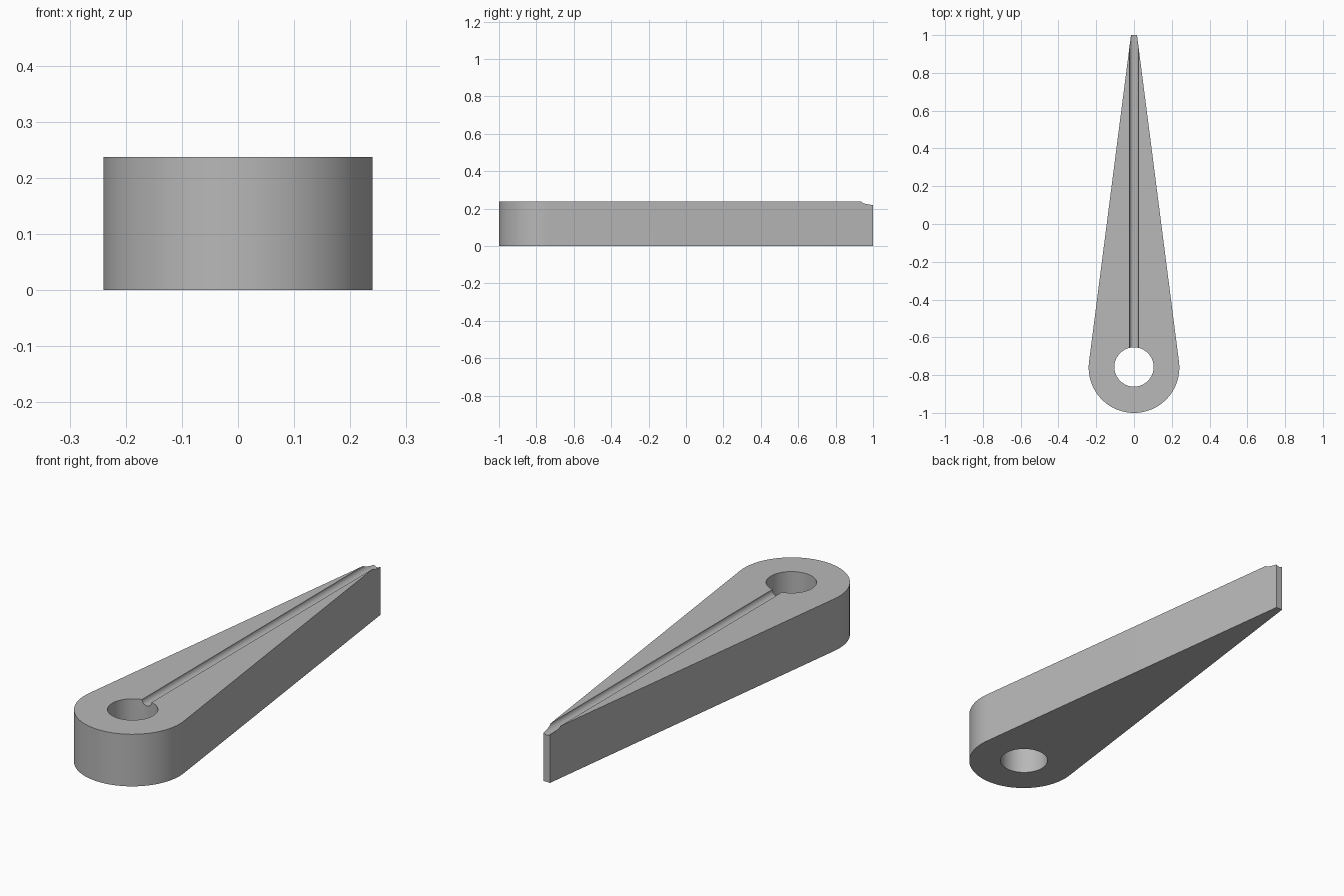
import bpy, bmesh, math
from mathutils import Matrix

cube = bpy.data.objects.get("Cube")
if cube:
    bpy.data.objects.remove(cube)

HEIGHT = 0.237
RADIUS = 0.24
HUB_Y = RADIUS - 1
HOLE_RADIUS = 0.104
GROOVE_RADIUS = 0.024
TIP_HALF = 0.016

grey = bpy.data.materials.new("plain grey")
grey.use_nodes = True
colour = (0.48, 0.48, 0.48, 1)
grey.diffuse_color = colour
grey.node_tree.nodes["Principled BSDF"].inputs["Base Color"].default_value = colour


def make_object(name, bm):
    bmesh.ops.recalc_face_normals(bm, faces=bm.faces)
    mesh = bpy.data.meshes.new(name)
    bm.to_mesh(mesh)
    bm.free()
    mesh.materials.append(grey)
    obj = bpy.data.objects.new(name, mesh)
    bpy.context.collection.objects.link(obj)
    return obj


def make_cutter(name, radius, length, matrix):
    bm = bmesh.new()
    bmesh.ops.create_cone(bm, cap_ends=True, segments=64, radius1=radius,
                          radius2=radius, depth=length, matrix=matrix)
    obj = make_object(name, bm)
    obj.hide_render = True
    return obj


# Tapered body: round hub with tangent sides running to a narrow tip
tilt = math.atan((RADIUS - TIP_HALF) / (1 - HUB_Y))
steps = 64
outline = [(TIP_HALF, 1), (-TIP_HALF, 1)]
for i in range(steps + 1):
    a = math.pi - tilt + (math.pi + 2 * tilt) * i / steps
    outline.append((RADIUS * math.cos(a), HUB_Y + RADIUS * math.sin(a)))
bm = bmesh.new()
base = bm.faces.new([bm.verts.new((x, y, 0)) for x, y in outline])
raised = bmesh.ops.extrude_face_region(bm, geom=[base])["geom"]
bmesh.ops.translate(bm, vec=(0, 0, HEIGHT),
                    verts=[v for v in raised if isinstance(v, bmesh.types.BMVert)])
pointer = make_object("pointer_body", bm)

# Through hole in the hub, and a round groove from the hole to the tip
hole = make_cutter("hole_cutter", HOLE_RADIUS, 1,
                   Matrix.Translation((0, HUB_Y + 0.003, HEIGHT / 2)))
groove_start, groove_end = HUB_Y, 1.1
groove = make_cutter("groove_cutter", GROOVE_RADIUS, groove_end - groove_start,
                     Matrix.Translation((0, (groove_start + groove_end) / 2, HEIGHT))
                     @ Matrix.Rotation(math.pi / 2, 4, "X"))

bpy.ops.object.select_all(action="DESELECT")
pointer.select_set(True)
bpy.context.view_layer.objects.active = pointer
for cutter in (hole, groove):
    mod = pointer.modifiers.new(cutter.name, "BOOLEAN")
    mod.operation = "DIFFERENCE"
    mod.solver = "EXACT"
    mod.object = cutter
    bpy.ops.object.modifier_apply(modifier=mod.name)
    bpy.data.objects.remove(cutter)

bpy.ops.object.shade_smooth_by_angle(angle=math.radians(30))
